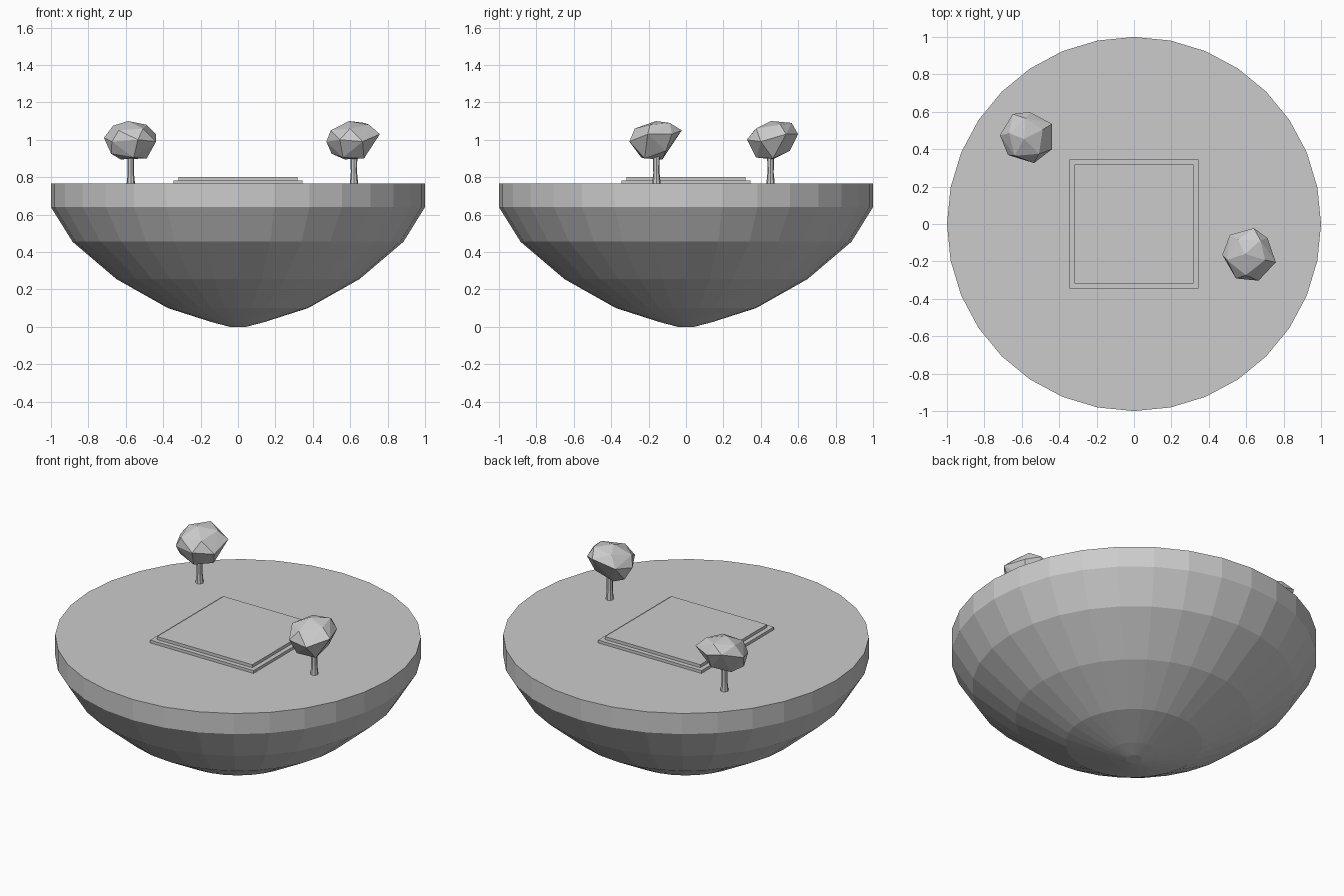
import bpy, bmesh
from math import cos, sin, pi, radians
from mathutils import Matrix

cube = bpy.data.objects.get("Cube")
if cube:
    bpy.data.objects.remove(cube)

grey = bpy.data.materials.new("plain grey")
grey.use_nodes = True
COLOUR = (0.6, 0.6, 0.6, 1)
grey.diffuse_color = COLOUR
grey.node_tree.nodes["Principled BSDF"].inputs["Base Color"].default_value = COLOUR


def finish(name, bm):
    bmesh.ops.recalc_face_normals(bm, faces=bm.faces)
    mesh = bpy.data.meshes.new(name)
    bm.to_mesh(mesh)
    bm.free()
    mesh.materials.append(grey)
    obj = bpy.data.objects.new(name, mesh)
    bpy.context.collection.objects.link(obj)
    return obj


def lathe(name, profile, sides):
    """Stack rings of (radius, height) and cap both ends."""
    bm = bmesh.new()
    rings = [[bm.verts.new((r * cos(2 * pi * i / sides), r * sin(2 * pi * i / sides), z))
              for i in range(sides)] for r, z in profile]
    for low, high in zip(rings, rings[1:]):
        for i in range(sides):
            j = (i + 1) % sides
            bm.faces.new((low[i], low[j], high[j], high[i]))
    bm.faces.new(rings[0])
    bm.faces.new(rings[-1])
    return finish(name, bm)


def slab(name, half, bottom, top):
    bm = bmesh.new()
    bmesh.ops.create_cube(bm, size=1)
    bmesh.ops.scale(bm, vec=(2 * half, 2 * half, top - bottom), verts=bm.verts)
    bmesh.ops.translate(bm, vec=(0, 0, (top + bottom) / 2), verts=bm.verts)
    return finish(name, bm)


# Corner points of the faceted crown, relative to its centre
CROWN = [
    (-.07, .123, .05), (.02, .134, .03), (.14, .07, .03), (.14, -.065, -.01),
    (.043, -.139, 0), (-.096, -.096, -.01), (-.139, .01, .01),
    (-.01, -.01, .1), (0, .1, .09), (-.09, .02, .075), (.09, .04, .08),
    (.07, -.09, .06), (-.06, -.1, .05),
    (.09, 0, -.1), (-.05, 0, -.105), (.02, -.09, -.095), (.02, .09, -.06),
    (-.1, -.05, -.075),
]


def tree(prefix, crown_at, trunk_at, turn):
    trunk = lathe(prefix + "_trunk", [(.023, .76), (.017, .82), (.018, .93)], 8)
    trunk.location = (*trunk_at, 0)
    bm = bmesh.new()
    for p in CROWN:
        bm.verts.new(p)
    bmesh.ops.convex_hull(bm, input=bm.verts)
    bmesh.ops.transform(bm, matrix=Matrix.Rotation(radians(turn), 4, "Z"), verts=bm.verts)
    crown = finish(prefix + "_crown", bm)
    crown.location = (*crown_at, 1)


# Floating island bowl with flat top
lathe("island", [(.045, 0), (.14, .025), (.375, .1), (.65, .255),
                 (.885, .455), (1, .64), (1, .765)], 32)

# Stepped square platform
slab("platform_base", .345, .755, .782)
slab("platform_top", .318, .775, .8)

# Two low-poly trees
tree("back_tree", (-.578, .465), (-.573, .452), 0)
tree("side_tree", (.608, -.16), (.62, -.158), -43)
